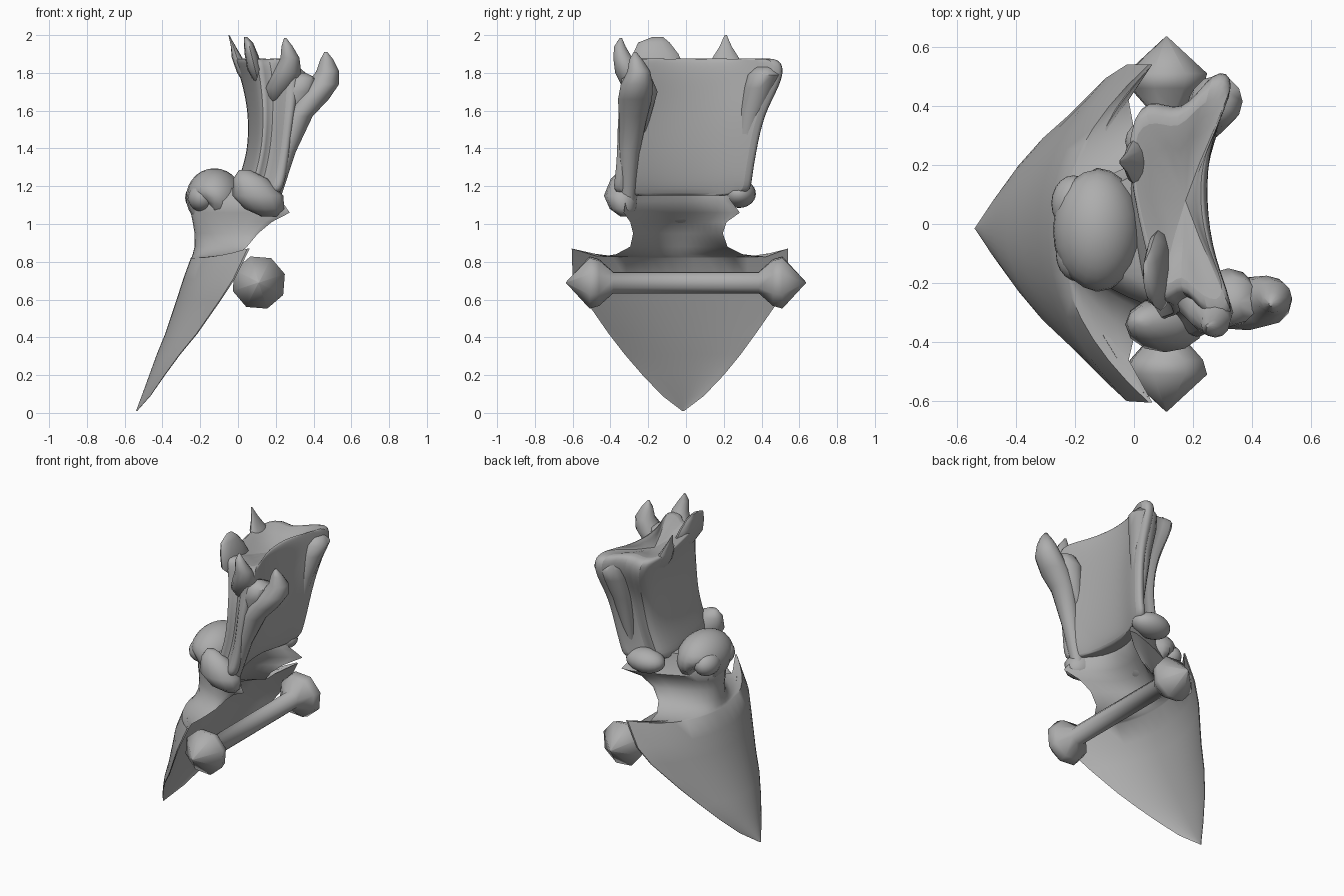
import bpy, bmesh, math
from mathutils import Vector

if "Cube" in bpy.data.objects:
    bpy.data.objects.remove(bpy.data.objects["Cube"], do_unlink=True)

grey = bpy.data.materials.new("plain_grey")
grey.use_nodes = True
COLOUR = (0.42, 0.42, 0.42, 1)
grey.diffuse_color = COLOUR
grey.node_tree.nodes["Principled BSDF"].inputs["Base Color"].default_value = COLOUR


def finish(name, bm, angle=40, subdivide=0):
    """Turn a bmesh into a smooth shaded object."""
    bmesh.ops.recalc_face_normals(bm, faces=bm.faces)
    mesh = bpy.data.meshes.new(name)
    bm.to_mesh(mesh)
    bm.free()
    mesh.materials.append(grey)
    ob = bpy.data.objects.new(name, mesh)
    bpy.context.collection.objects.link(ob)
    if subdivide:
        mod = ob.modifiers.new("Subdivision", 'SUBSURF')
        mod.levels = mod.render_levels = subdivide
    bpy.ops.object.select_all(action='DESELECT')
    ob.select_set(True)
    bpy.context.view_layer.objects.active = ob
    bpy.ops.object.shade_smooth_by_angle(angle=math.radians(angle))
    return ob


def loft(name, rings, dish=0.0, fan=True, **kw):
    """Skin a list of equal closed rings; ends are fans or strips."""
    bm = bmesh.new()
    loops = [[bm.verts.new(p) for p in ring] for ring in rings]
    n = len(loops[0])
    for a, b in zip(loops, loops[1:]):
        for i in range(n):
            j = (i + 1) % n
            bm.faces.new((a[i], a[j], b[j], b[i]))
    for loop, drop in ((loops[0], 0), (loops[-1], dish)):
        if fan:
            mid = sum((v.co for v in loop), Vector()) / n
            c = bm.verts.new(mid - Vector((0, 0, drop)))
            for i in range(n):
                bm.faces.new((loop[i], loop[(i + 1) % n], c))
        else:
            for i in range(n // 2 - 1):
                bm.faces.new((loop[i], loop[i + 1], loop[n - 2 - i], loop[n - 1 - i]))
    return finish(name, bm, **kw)


def limb(name, points, sx=1, sy=1, sides=12):
    """Tapered upright horn through (x, y, z, radius) points."""
    rings = []
    for x, y, z, r in points:
        rings.append([(x + r * sx * math.cos(a), y + r * sy * math.sin(a), z)
                      for a in (2 * math.pi * i / sides for i in range(sides))])
    return loft(name, rings, angle=60)


def shell(name, rows, power, steps=16):
    """Crescent sections hollow toward +x: z, centre x, edge x, y min, y max, thickness, edge lift."""
    rings = []
    for z, xc, xe, y0, y1, t, lift in rows:
        outer, inner = [], []
        for i in range(steps + 1):
            s = 2 * i / steps - 1
            y = (y0 + y1) / 2 + s * (y1 - y0) / 2
            x = xc + (xe - xc) * abs(s) ** power
            zz = z + lift * abs(s) ** 4
            outer.append((x, y, zz))
            inner.append((x + t * (1 - 0.8 * s * s), y, zz))
        rings.append(outer + inner[::-1])
    return loft(name, rings, fan=False, angle=50)


def ellipsoid(name, centre, radii, dents=()):
    bm = bmesh.new()
    bmesh.ops.create_uvsphere(bm, u_segments=20, v_segments=14, radius=1)
    c = Vector(centre)
    for v in bm.verts:
        v.co = c + Vector(a * b for a, b in zip(v.co, radii))
        for d in dents:
            k = max(0, 1 - (v.co - Vector(d)).length / 0.09)
            v.co = v.co.lerp(c, 0.6 * k)
    return finish(name, bm, angle=60)


# Curved pointed blade that narrows into a neck and flares into wings
shell("blade_and_neck", [
    (0.01, -0.54, -0.535, -0.02, -0.01, 0.006, 0),
    (0.09, -0.51, -0.465, -0.125, 0.095, 0.012, 0),
    (0.20, -0.47, -0.39, -0.23, 0.20, 0.02, 0),
    (0.31, -0.43, -0.31, -0.325, 0.29, 0.025, 0),
    (0.42, -0.385, -0.22, -0.41, 0.37, 0.03, 0),
    (0.60, -0.325, -0.095, -0.535, 0.495, 0.035, 0),
    (0.71, -0.29, -0.025, -0.60, 0.54, 0.045, 0),
    (0.82, -0.25, 0.05, -0.605, 0.54, 0.06, 0.05),
    (0.825, -0.245, -0.03, -0.46, 0.42, 0.06, 0),
    (0.84, -0.24, -0.01, -0.37, 0.30, 0.07, 0),
    (0.88, -0.23, 0.03, -0.295, 0.22, 0.09, 0),
    (0.95, -0.23, 0.08, -0.28, 0.195, 0.13, 0),
    (1.01, -0.24, 0.14, -0.295, 0.215, 0.19, 0),
    (1.06, -0.25, 0.22, -0.33, 0.285, 0.27, 0),
    (1.12, -0.24, 0.17, -0.32, 0.24, 0.31, 0),
    (1.19, -0.18, 0.08, -0.22, 0.20, 0.27, 0)], 2.1)

# Rounded knob with a socket and brow on each side
ellipsoid("knob", (-0.125, -0.02, 1.14), (0.15, 0.21, 0.155),
          [(-0.19, -0.17, 1.08), (-0.19, 0.13, 1.08)])
for side, x, y in (("front", -0.19, -0.10), ("back", -0.205, 0.07)):
    ellipsoid(side + "_brow", (x, y, 1.14), (0.075, 0.095, 0.075))

# Upper body: waisted block with channels on the sides and a hollow +x face
OUTLINE = [(0.3, -1), (0.52, -0.68), (0.8, -1.05), (1.15, -1), (0.85, -0.5),
           (0.75, 0), (0.8, 0.5), (1.15, 0.98), (0.85, 1.1), (0.5, 0.65),
           (0.1, 0.88), (-0.14, 0.5), (0.1, -0.4)]
LEVELS = [  # z, x start, x size, y centre, y half width
    (1.15, -0.01, 0.22, -0.03, 0.36), (1.22, 0.01, 0.23, -0.02, 0.355),
    (1.38, 0.065, 0.20, 0.00, 0.36), (1.58, 0.07, 0.22, 0.02, 0.38),
    (1.74, 0.04, 0.27, 0.08, 0.41), (1.84, 0.01, 0.31, 0.09, 0.42),
    (1.90, -0.01, 0.31, 0.08, 0.37)]
loft("upper_body", [[(x0 + u * xs, yc + v * ys, z) for u, v in OUTLINE]
                    for z, x0, xs, yc, ys in LEVELS], dish=0.12, subdivide=2, angle=60)

# Lower feet of the body
limb("front_foot", [(0.035, -0.33, 1.285, 0.03), (0.065, -0.335, 1.24, 0.09),
                    (0.105, -0.34, 1.15, 0.135), (0.14, -0.33, 1.08, 0.105),
                    (0.165, -0.32, 1.04, 0.04)], sy=0.7)
ellipsoid("back_foot", (0.10, 0.28, 1.16), (0.13, 0.09, 0.075))

# Horns, crest and corner lobe
limb("outer_horn", [(0.18, -0.31, 1.12, 0.04), (0.25, -0.30, 1.38, 0.055),
                    (0.32, -0.28, 1.57, 0.075), (0.39, -0.27, 1.66, 0.09),
                    (0.45, -0.26, 1.74, 0.085), (0.475, -0.25, 1.81, 0.06),
                    (0.47, -0.265, 1.87, 0.035), (0.465, -0.27, 1.91, 0.008)])
limb("inner_horn", [(0.19, -0.22, 1.62, 0.02), (0.22, -0.26, 1.72, 0.075),
                    (0.26, -0.30, 1.80, 0.075), (0.275, -0.335, 1.88, 0.05),
                    (0.26, -0.35, 1.94, 0.03), (0.25, -0.345, 1.985, 0.006)])
limb("horn_bridge", [(0.22, -0.24, 1.42, 0.01), (0.27, -0.25, 1.56, 0.06),
                     (0.32, -0.25, 1.70, 0.10), (0.34, -0.26, 1.77, 0.08),
                     (0.34, -0.27, 1.80, 0.02)])
limb("crest", [(0.12, -0.14, 1.70, 0.01), (0.09, -0.15, 1.82, 0.06),
               (0.07, -0.16, 1.90, 0.05), (0.055, -0.17, 1.96, 0.035),
               (0.04, -0.15, 1.99, 0.012)], sx=0.7, sy=2.4)
limb("back_spike", [(0.10, 0.20, 1.65, 0.01), (0.035, 0.21, 1.80, 0.05),
                    (-0.005, 0.21, 1.88, 0.035), (-0.025, 0.21, 1.94, 0.016),
                    (-0.048, 0.21, 2.0, 0.003)], sx=0.8, sy=2)
limb("corner_lobe", [(0.20, 0.28, 1.20, 0.02), (0.22, 0.31, 1.40, 0.045),
                     (0.24, 0.345, 1.58, 0.065), (0.262, 0.39, 1.72, 0.085),
                     (0.28, 0.415, 1.79, 0.088), (0.27, 0.42, 1.83, 0.055)])

# Cross bar with faceted bulbs at both ends
half = [(0.635, 0.003), (0.51, 0.145), (0.46, 0.13), (0.385, 0.06)]
profile = [(-y, r) for y, r in half] + half[::-1]
loft("cross_bar", [[(0.11 + r * math.cos(a), y, 0.69 + r * math.sin(a))
                    for a in (math.pi * (i + 0.4) / 4 for i in range(8))]
                   for y, r in profile], angle=65)
